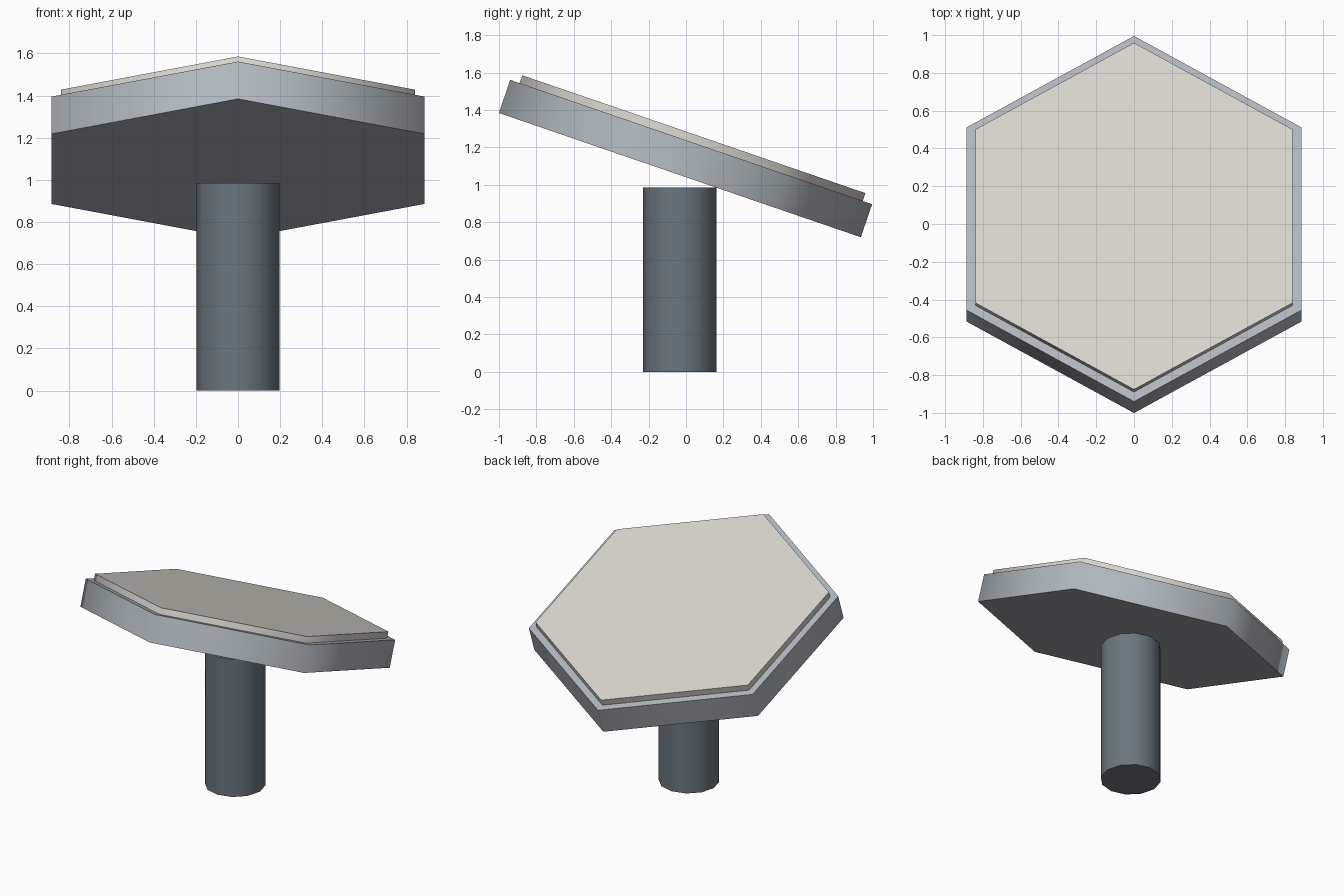
import bpy
import math
from mathutils import Matrix, Vector

cube = bpy.data.objects.get("Cube")
if cube:
    bpy.data.objects.remove(cube, do_unlink=True)

TILT = Matrix.Rotation(math.radians(-18.95), 4, 'X')
SLAB_BASE = Vector((0, -0.033, 1.052))
SLAB_THICK = 0.187
PLATE_THICK = 0.044


def material(name, rgb):
    mat = bpy.data.materials.new(name)
    mat.use_nodes = True
    mat.diffuse_color = (*rgb, 1)
    mat.node_tree.nodes["Principled BSDF"].inputs["Base Color"].default_value = (*rgb, 1)
    return mat


def prism(name, sides, radius, bottom, top, mat, base, tilt=Matrix()):
    """Upright prism with a corner on the y axis, tilted about its base point."""
    bpy.ops.mesh.primitive_cylinder_add(vertices=sides, radius=radius, depth=top - bottom)
    obj = bpy.context.object
    obj.name = name
    lift = Matrix.Translation((0, 0, (top + bottom) / 2))
    obj.data.transform(tilt @ lift)
    obj.location = base
    obj.data.materials.append(mat)
    # Sides blend smoothly, caps stay sharp
    bpy.ops.object.shade_smooth_by_angle(angle=math.radians(70))
    return obj


steel = material("pale blue grey", (0.44, 0.485, 0.52))
cream = material("warm off white", (0.69, 0.67, 0.615))
slate = material("slate grey", (0.147, 0.181, 0.209))

# Post standing on the ground
prism("post", 12, 0.197, 0, 0.985, slate, Vector((0, -0.033, 0)))
# Tilted hexagonal slab and the thinner panel on top of it
prism("hexagonal_slab", 6, 1.023, 0, SLAB_THICK, steel, SLAB_BASE, TILT)
prism("top_panel", 6, 0.97, SLAB_THICK, SLAB_THICK + PLATE_THICK, cream, SLAB_BASE, TILT)
